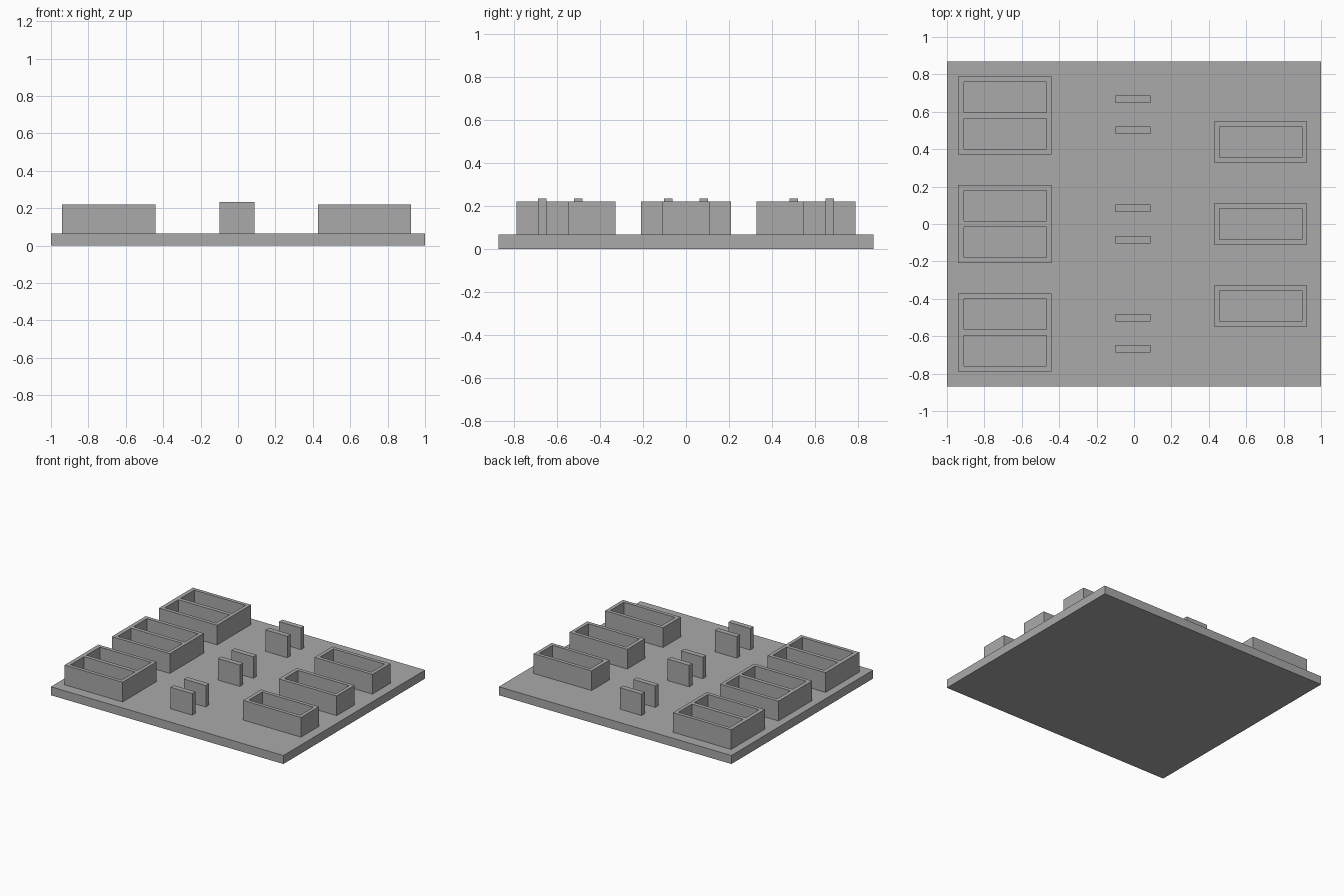
import bpy
import bmesh

cube = bpy.data.objects.get("Cube")
if cube:
    bpy.data.objects.remove(cube, do_unlink=True)

grey = bpy.data.materials.new("plain grey")
grey.use_nodes = True
GREY = (0.4, 0.4, 0.4, 1)
grey.diffuse_color = GREY
grey.node_tree.nodes["Principled BSDF"].inputs["Base Color"].default_value = GREY

BASE_TOP = 0.066
TRAY_TOP = 0.219
TAB_TOP = 0.233


def add_object(name, bm):
    bmesh.ops.recalc_face_normals(bm, faces=bm.faces)
    mesh = bpy.data.meshes.new(name)
    bm.to_mesh(mesh)
    bm.free()
    mesh.materials.append(grey)
    obj = bpy.data.objects.new(name, mesh)
    bpy.context.collection.objects.link(obj)
    return obj


def box(name, x0, x1, y0, y1, z0, z1):
    bm = bmesh.new()
    bmesh.ops.create_cube(bm, size=1)
    for v in bm.verts:
        v.co.x = x1 if v.co.x > 0 else x0
        v.co.y = y1 if v.co.y > 0 else y0
        v.co.z = z1 if v.co.z > 0 else z0
    return add_object(name, bm)


def tray(name, xs, ys, pockets):
    """Block on a grid of x and y cuts; the pocket cells are left open to the base."""
    bm = bmesh.new()
    grid = [[bm.verts.new((x, y, BASE_TOP)) for y in ys] for x in xs]
    cells = []
    for i in range(len(xs) - 1):
        for j in range(len(ys) - 1):
            if (i, j) not in pockets:
                cells.append(bm.faces.new((grid[i][j], grid[i + 1][j],
                                           grid[i + 1][j + 1], grid[i][j + 1])))
    # Raise the wall cells, keeping the underside closed
    raised = bmesh.ops.extrude_face_region(bm, geom=cells, use_keep_orig=True)
    for v in raised["geom"]:
        if isinstance(v, bmesh.types.BMVert):
            v.co.z = TRAY_TOP
    # Merge the flat wall tops
    bmesh.ops.dissolve_limit(bm, angle_limit=0.01, verts=bm.verts, edges=bm.edges)
    return add_object(name, bm)


# Base slab
box("base_slab", -1, 1, -0.87, 0.87, 0, BASE_TOP)

rows = (("front", -1), ("middle", 0), ("back", 1))
for label, row in rows:
    # Double tray with two pockets, on the right side
    y = row * 0.58
    tray(label + "_double_tray", (-0.94, -0.908, -0.468, -0.44),
         [y + d for d in (-0.208, -0.18, -0.015, 0.015, 0.18, 0.208)],
         {(1, 1), (1, 3)})

    # Single tray, on the left side
    y = row * 0.438
    tray(label + "_single_tray", (0.428, 0.458, 0.898, 0.926),
         [y + d for d in (-0.11, -0.082, 0.082, 0.11)], {(1, 1)})

    # Pair of upright tabs down the middle
    for side, sign in (("front", -1), ("back", 1)):
        y = row * 0.584 + sign * 0.083
        box(f"{label}_{side}_tab", -0.1, 0.088, y - 0.02, y + 0.02,
            BASE_TOP, TAB_TOP)
